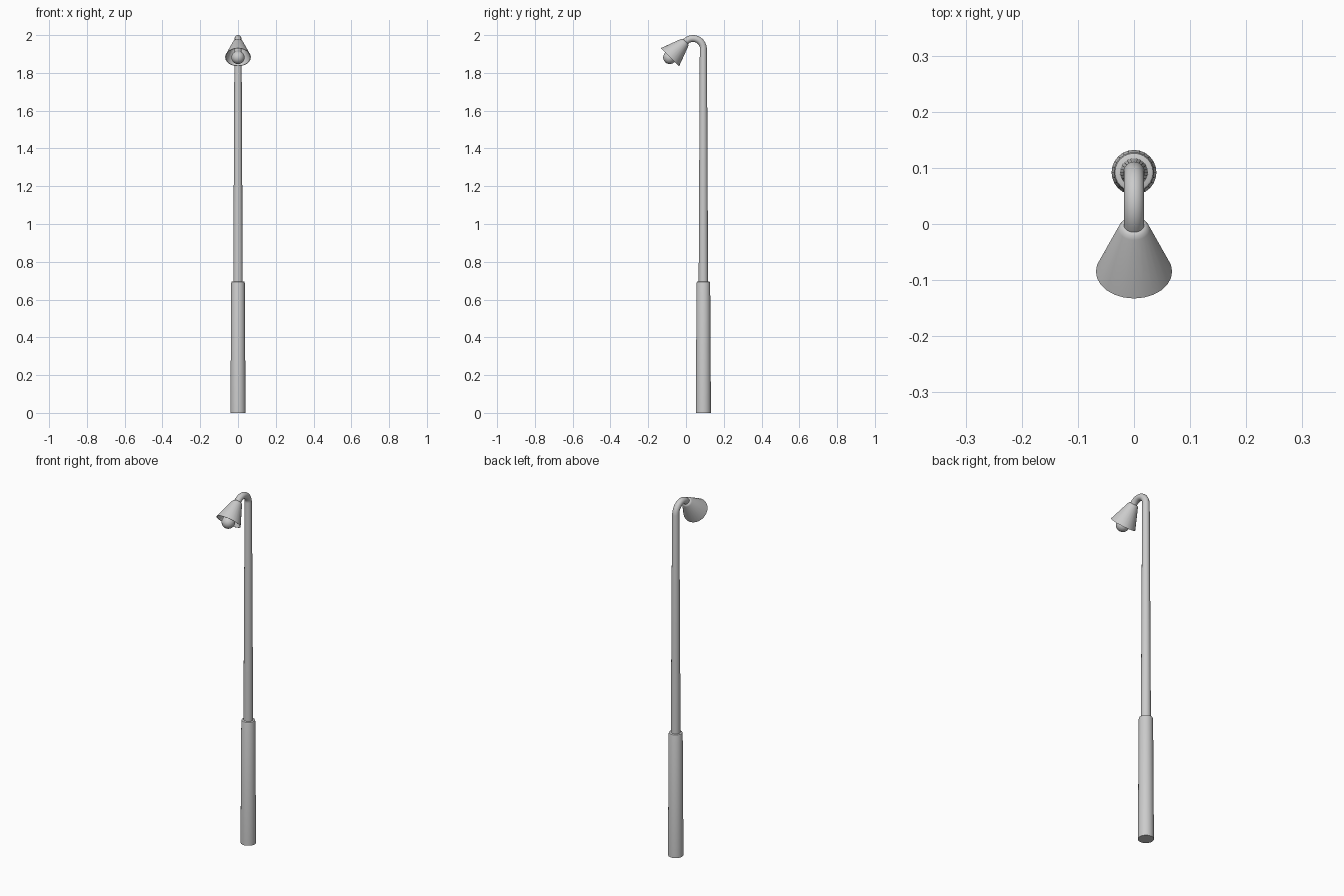
import bpy, bmesh, math
from mathutils import Vector, Matrix

if "Cube" in bpy.data.objects:
    bpy.data.objects.remove(bpy.data.objects["Cube"])

POLE_Y = 0.092           # pole axis
BEND = 0.055             # arm bend radius
SEG = 24


def finish(name, bm, matrix=None):
    bmesh.ops.remove_doubles(bm, verts=bm.verts, dist=1e-5)
    bmesh.ops.recalc_face_normals(bm, faces=bm.faces)
    mesh = bpy.data.meshes.new(name)
    bm.to_mesh(mesh)
    bm.free()
    obj = bpy.data.objects.new(name, mesh)
    bpy.context.collection.objects.link(obj)
    if matrix is not None:
        obj.matrix_world = matrix
    bpy.ops.object.select_all(action='DESELECT')
    obj.select_set(True)
    bpy.context.view_layer.objects.active = obj
    bpy.ops.object.shade_smooth_by_angle(angle=math.radians(35))
    return obj


def lathe(name, profile, matrix):
    """Spin an (r, z) profile about local z."""
    bm = bmesh.new()
    vs = [bm.verts.new((r, 0, z)) for r, z in profile]
    es = [bm.edges.new(pair) for pair in zip(vs, vs[1:])]
    bmesh.ops.spin(bm, geom=vs + es, cent=(0, 0, 0), axis=(0, 0, 1),
                   angle=math.tau, steps=SEG, use_duplicate=False)
    return finish(name, bm, matrix)


# Thick lower sleeve with a softened top edge
pole_at = Matrix.Translation((0, POLE_Y, 0))
lathe("base_sleeve", [(0, 0), (0.040, 0), (0.036, 0.688), (0.034, 0.694),
                      (0.030, 0.696), (0, 0.696)], pole_at)

# Tapered pole continuing into a bent arm, swept as rings
bend_z = 2.0 - 0.018 - BEND
bend_y = POLE_Y - BEND
rings = [(POLE_Y, 0.69, 0.025, 0), (POLE_Y, bend_z, 0.019, 0)]
for i in range(1, 17):
    a = math.radians(135) * i / 16
    rings.append((bend_y + BEND * math.cos(a), bend_z + BEND * math.sin(a), 0.018, a))
bm = bmesh.new()
loops = []
for y, z, r, a in rings:
    side = Vector((0, math.cos(a), math.sin(a)))
    loops.append([bm.verts.new(Vector((0, y, z))
                  + Vector((1, 0, 0)) * r * math.cos(math.tau * k / SEG)
                  + side * r * math.sin(math.tau * k / SEG)) for k in range(SEG)])
for la, lb in zip(loops, loops[1:]):
    for k in range(SEG):
        n = (k + 1) % SEG
        bm.faces.new((la[k], la[n], lb[n], lb[k]))
bm.faces.new(loops[0])
bm.faces.new(loops[-1])
finish("pole_and_arm", bm)

# Lamp head: local +z points down and forward along the arm end
c = math.sqrt(0.5)
head = Matrix.Translation((0, bend_y - BEND * c, bend_z + BEND * c)) \
    @ Vector((0, 0, 1)).rotation_difference(Vector((0, -c, -c))).to_matrix().to_4x4()

# Open conical shade with a thin wall
lathe("lamp_shade", [(0, 0), (0.018, 0), (0.024, 0.003), (0.028, 0.010),
                     (0.068, 0.117), (0.065, 0.117), (0.025, 0.012), (0, 0.012)], head)

# Bulb with a narrow neck
ball = [(0.035 * math.sin(math.radians(t)), 0.119 - 0.035 * math.cos(math.radians(t)))
        for t in range(45, 180, 15)]
lathe("bulb", [(0, 0.012), (0.017, 0.012), (0.018, 0.07), (0.021, 0.085)]
      + ball + [(0, 0.154)], head)
